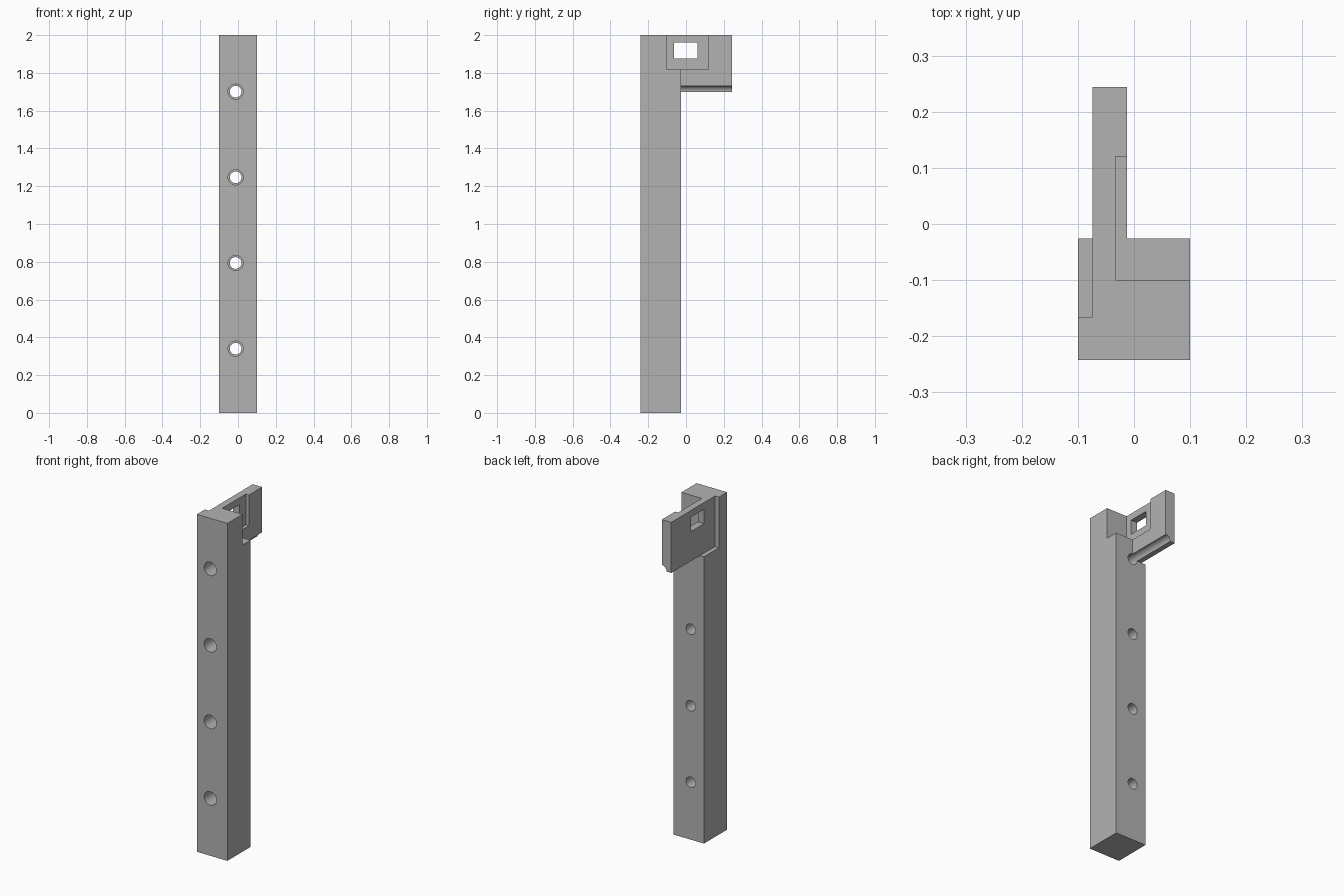
import bpy
import math

old = bpy.data.objects.get("Cube")
if old:
    bpy.data.objects.remove(old, do_unlink=True)

# Single plain grey
grey = bpy.data.materials.new("mid_grey")
grey.use_nodes = True
colour = (0.45, 0.45, 0.45, 1)
grey.diffuse_color = colour
grey.node_tree.nodes["Principled BSDF"].inputs["Base Color"].default_value = colour


def box(name, x, y, z):
    """Box from (min, max) ranges."""
    spans = (x, y, z)
    bpy.ops.mesh.primitive_cube_add(size=1, location=[(a + b) / 2 for a, b in spans])
    ob = bpy.context.object
    ob.name = name
    ob.scale = [b - a for a, b in spans]
    bpy.ops.object.transform_apply(location=True, rotation=True, scale=True)
    ob.data.materials.append(grey)
    return ob


def bore(name, radius, x, z, y):
    """Cylinder along y between y[0] and y[1]."""
    bpy.ops.mesh.primitive_cylinder_add(
        vertices=48, radius=radius, depth=y[1] - y[0],
        location=(x, (y[0] + y[1]) / 2, z), rotation=(math.pi / 2, 0, 0))
    ob = bpy.context.object
    ob.name = name
    bpy.ops.object.transform_apply(location=True, rotation=True, scale=True)
    ob.data.materials.append(grey)
    return ob


def combine(body, tool, operation):
    """Apply a boolean and discard the helper."""
    mod = body.modifiers.new(tool.name, "BOOLEAN")
    mod.operation = operation
    mod.solver = "EXACT"
    mod.object = tool
    tool.hide_render = True
    bpy.context.view_layer.objects.active = body
    bpy.ops.object.modifier_apply(modifier=mod.name)
    bpy.data.objects.remove(tool, do_unlink=True)


# Upright post with a recess in its side, and the plate reaching backwards
post = box("bracket_post", (-0.1, 0.1), (-0.242, -0.026), (0, 2))
combine(post, box("side_recess", (-0.2, -0.074), (-0.166, 0.1), (1.7, 2.1)), "DIFFERENCE")
combine(post, box("back_plate", (-0.074, -0.0125), (-0.1, 0.244), (1.7, 2)), "UNION")

# Pocket across post and plate, with a square window through the plate
combine(post, box("pocket", (-0.033, 0.2), (-0.1, 0.12), (1.818, 2.1)), "DIFFERENCE")
combine(post, box("window", (-0.2, 0.2), (-0.063, 0.06), (1.875, 1.96)), "DIFFERENCE")

# Stepped screw holes; the top one also grooves the lower edge of the plate
for i in range(4):
    z = 0.34 + i * 0.4535
    combine(post, bore("screw_hole", 0.031, -0.0125, z, (-0.4, 0.4)), "DIFFERENCE")
    combine(post, bore("counterbore", 0.04, -0.0125, z, (-0.4, -0.11)), "DIFFERENCE")

bpy.ops.object.select_all(action="DESELECT")
post.select_set(True)
bpy.context.view_layer.objects.active = post
bpy.ops.object.shade_smooth_by_angle(angle=math.radians(30))
